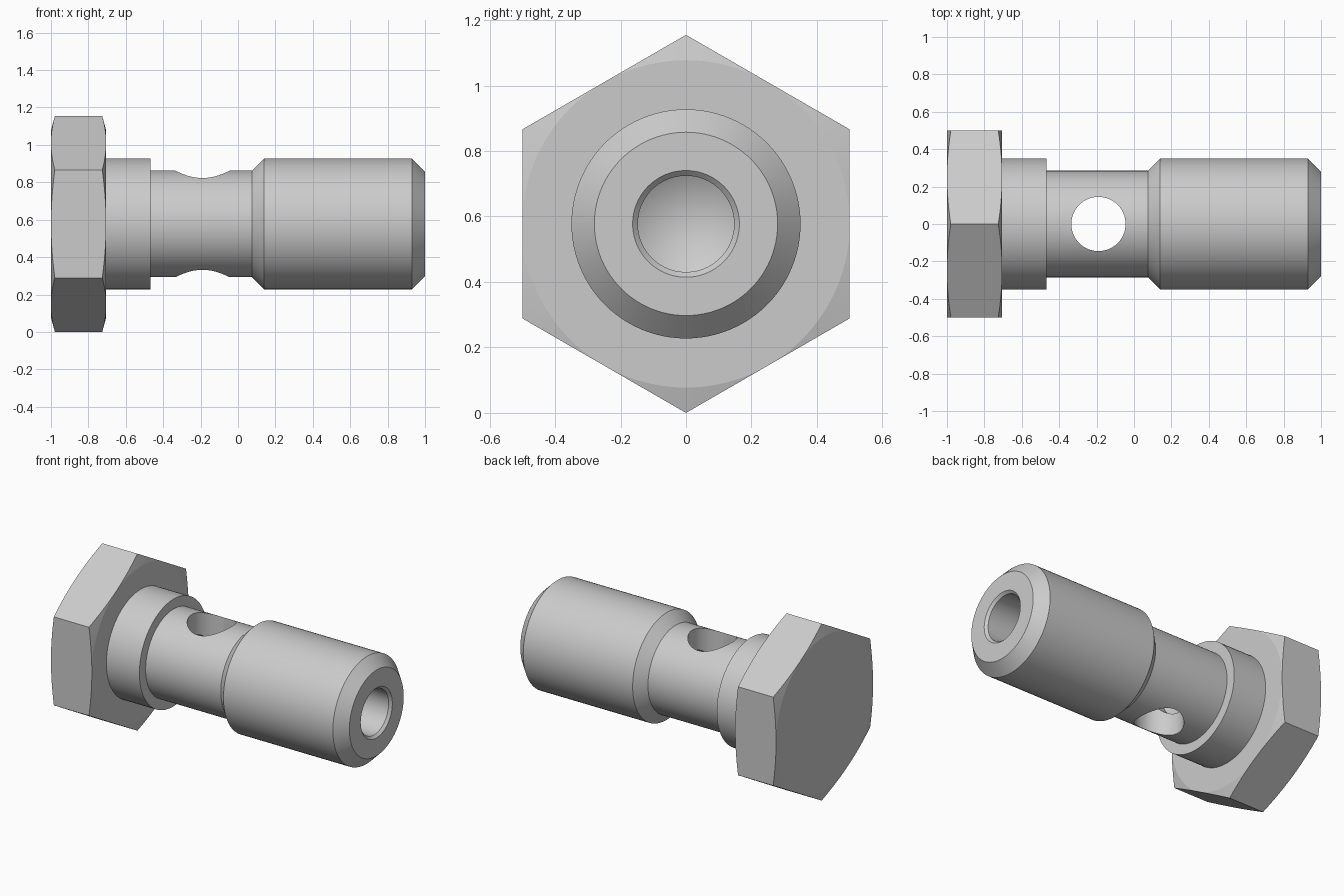
import bpy
import bmesh
import math
from math import sin, cos, pi, radians
from mathutils import Matrix

cube = bpy.data.objects.get("Cube")
if cube:
    bpy.data.objects.remove(cube, do_unlink=True)

AXIS_Z = 1 / math.sqrt(3)      # half the head's corner-to-corner width

steel = bpy.data.materials.new("plain steel")
steel.use_nodes = True
GREY = (0.6, 0.6, 0.6, 1)
steel.diffuse_color = GREY
steel.node_tree.nodes["Principled BSDF"].inputs["Base Color"].default_value = GREY


def lathe(name, profile, sides):
    """Revolve (x, radius) points about the bolt axis; the ends lie on the axis."""
    bm = bmesh.new()
    rings = []
    for x, r in profile:
        angles = [2 * pi * i / sides for i in range(sides)] if r else [0]
        rings.append([bm.verts.new((x, r * sin(a), r * cos(a))) for a in angles])
    for a, b in zip(rings, rings[1:]):
        if len(a) == 1 and a is rings[0] and abs(a[0].co.x - b[0].co.x) < 1e-6:
            bm.faces.new(b)                       # flat start cap
            continue
        if len(b) == 1 and abs(a[0].co.x - b[0].co.x) < 1e-6:
            bm.faces.new(a)                       # flat end cap
            continue
        for i in range(sides):
            j = (i + 1) % sides
            quad = [a[i % len(a)], a[j % len(a)], b[j % len(b)], b[i % len(b)]]
            bm.faces.new(list(dict.fromkeys(quad)))
    for v in [v for v in bm.verts if not v.link_faces]:
        bm.verts.remove(v)
    bmesh.ops.recalc_face_normals(bm, faces=bm.faces)
    mesh = bpy.data.meshes.new(name)
    bm.to_mesh(mesh)
    bm.free()
    mesh.materials.append(steel)
    obj = bpy.data.objects.new(name, mesh)
    obj.location.z = AXIS_Z
    bpy.context.collection.objects.link(obj)
    return obj


def combine(target, tool, operation):
    """Apply a boolean and discard the tool object."""
    bpy.context.view_layer.update()
    mod = target.modifiers.new("cut", 'BOOLEAN')
    mod.object, mod.operation, mod.solver = tool, operation, 'EXACT'
    bpy.context.view_layer.objects.active = target
    bpy.ops.object.modifier_apply(modifier=mod.name)
    bpy.data.objects.remove(tool, do_unlink=True)


def smooth(obj):
    bpy.ops.object.select_all(action='DESELECT')
    obj.select_set(True)
    bpy.context.view_layer.objects.active = obj
    bpy.ops.object.shade_smooth_by_angle(angle=radians(10))


# Hexagonal head, both ends chamfered by a turned blank
BACK, FRONT, FLAT, RIM = -1.0, -0.705, 0.5, 0.65
drop = (RIM - FLAT) * math.tan(radians(15))
head = lathe("hex_head", [(BACK, 0), (BACK, AXIS_Z), (FRONT, AXIS_Z), (FRONT, 0)], 6)
blank = lathe("head_blank", [(BACK, 0), (BACK, FLAT), (BACK + drop, RIM),
                             (FRONT - drop, RIM), (FRONT, FLAT), (FRONT, 0)], 128)
combine(head, blank, 'INTERSECT')
smooth(head)

# Shank: collar, neck, threaded end and blind drilled bore in one profile
BORE = 0.147
shank = lathe("shank", [
    (-0.72, 0), (-0.72, 0.35), (-0.467, 0.35), (-0.467, 0.285),
    (0.075, 0.285), (0.14, 0.35), (0.93, 0.35), (1.0, 0.28),
    (1.0, 0.163), (0.984, BORE), (-0.34, BORE), (-0.425, 0)], 96)

# Cross hole straight through the neck
drill = lathe("cross_drill", [(-1, 0), (-1, 0.145), (1, 0.145), (1, 0)], 64)
drill.matrix_world = Matrix.Translation((-0.19, 0, AXIS_Z)) @ Matrix.Rotation(pi / 2, 4, 'Y')
combine(shank, drill, 'DIFFERENCE')
smooth(shank)
